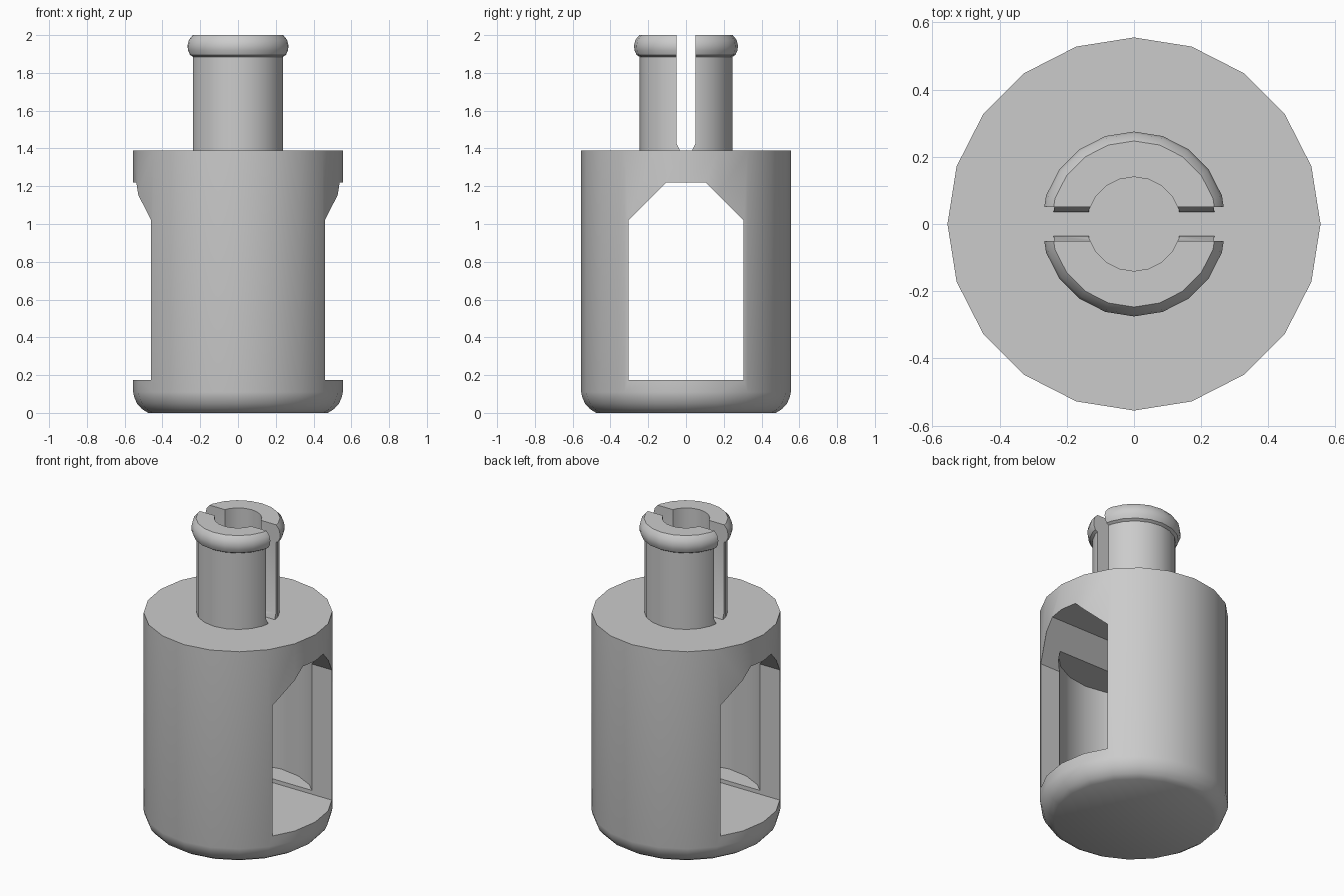
import bpy, bmesh, math
from mathutils import Vector

cube = bpy.data.objects.get("Cube")
if cube:
    bpy.data.objects.remove(cube, do_unlink=True)

SIDES = 20
grey = bpy.data.materials.new("plain grey")
grey.use_nodes = True
grey.diffuse_color = (0.6, 0.6, 0.6, 1)
grey.node_tree.nodes["Principled BSDF"].inputs["Base Color"].default_value = (0.6, 0.6, 0.6, 1)


def finish(name, bm):
    bmesh.ops.remove_doubles(bm, verts=bm.verts, dist=1e-5)
    bmesh.ops.recalc_face_normals(bm, faces=bm.faces)
    mesh = bpy.data.meshes.new(name)
    bm.to_mesh(mesh)
    bm.free()
    mesh.materials.append(grey)
    obj = bpy.data.objects.new(name, mesh)
    bpy.context.collection.objects.link(obj)
    return obj


def lathe(name, profile, closed=False):
    """Turn an (r, z) profile about the z axis; an open one gets flat end caps."""
    bm = bmesh.new()
    rings = []
    for r, z in profile:
        angles = [2 * math.pi * i / SIDES for i in range(SIDES)]
        rings.append([bm.verts.new((r * math.cos(a), r * math.sin(a), z)) for a in angles])
    pairs = list(zip(rings, rings[1:]))
    if closed:
        pairs.append((rings[-1], rings[0]))
    else:
        bm.faces.new(rings[0])
        bm.faces.new(rings[-1])
    for low, high in pairs:
        for i in range(SIDES):
            j = (i + 1) % SIDES
            bm.faces.new((low[i], low[j], high[j], high[i]))
    return finish(name, bm)


def prism(name, half):
    """Extrude a mirrored (y, z) outline along x."""
    outline = half + [(-y, z) for y, z in reversed(half)]
    bm = bmesh.new()
    face = bm.faces.new([bm.verts.new((-1, y, z)) for y, z in outline])
    new = bmesh.ops.extrude_face_region(bm, geom=[face])["geom"]
    bmesh.ops.translate(bm, vec=Vector((2, 0, 0)),
                        verts=[v for v in new if isinstance(v, bmesh.types.BMVert)])
    return finish(name, bm)


def cut(obj, cutter):
    cutter.hide_render = True
    mod = obj.modifiers.new("cut", "BOOLEAN")
    mod.operation = "DIFFERENCE"
    mod.solver = "EXACT"
    mod.object = cutter
    bpy.context.view_layer.objects.active = obj
    bpy.ops.object.modifier_apply(modifier=mod.name)
    bpy.data.objects.remove(cutter, do_unlink=True)


# Main barrel with rounded foot
body = lathe("body", [(0.475, 0), (0.508, 0.02), (0.535, 0.05), (0.55, 0.085),
                      (0.555, 0.11), (0.555, 1.39)])
# Round inner chamber, then the peaked window running through both sides
cut(body, lathe("chamber_cutter", [(0.445, 0.2), (0.445, 1.1)]))
cut(body, prism("window_cutter", [(0.305, 0.175), (0.305, 1.02), (0.105, 1.22)]))

# Hollow neck with a rounded lip, split by a slot that narrows at its foot
neck = lathe("neck", [(0.245, 1.39), (0.245, 1.885), (0.262, 1.895), (0.273, 1.92),
                      (0.275, 1.945), (0.268, 1.975), (0.247, 2.0),
                      (0.14, 2.0), (0.14, 1.39)], closed=True)
cut(neck, prism("slot_cutter", [(0.035, 1.3), (0.035, 1.395), (0.05, 1.425), (0.05, 2.1)]))

for obj in (body, neck):
    bpy.ops.object.select_all(action="DESELECT")
    obj.select_set(True)
    bpy.context.view_layer.objects.active = obj
    bpy.ops.object.shade_smooth_by_angle(angle=math.radians(32))
